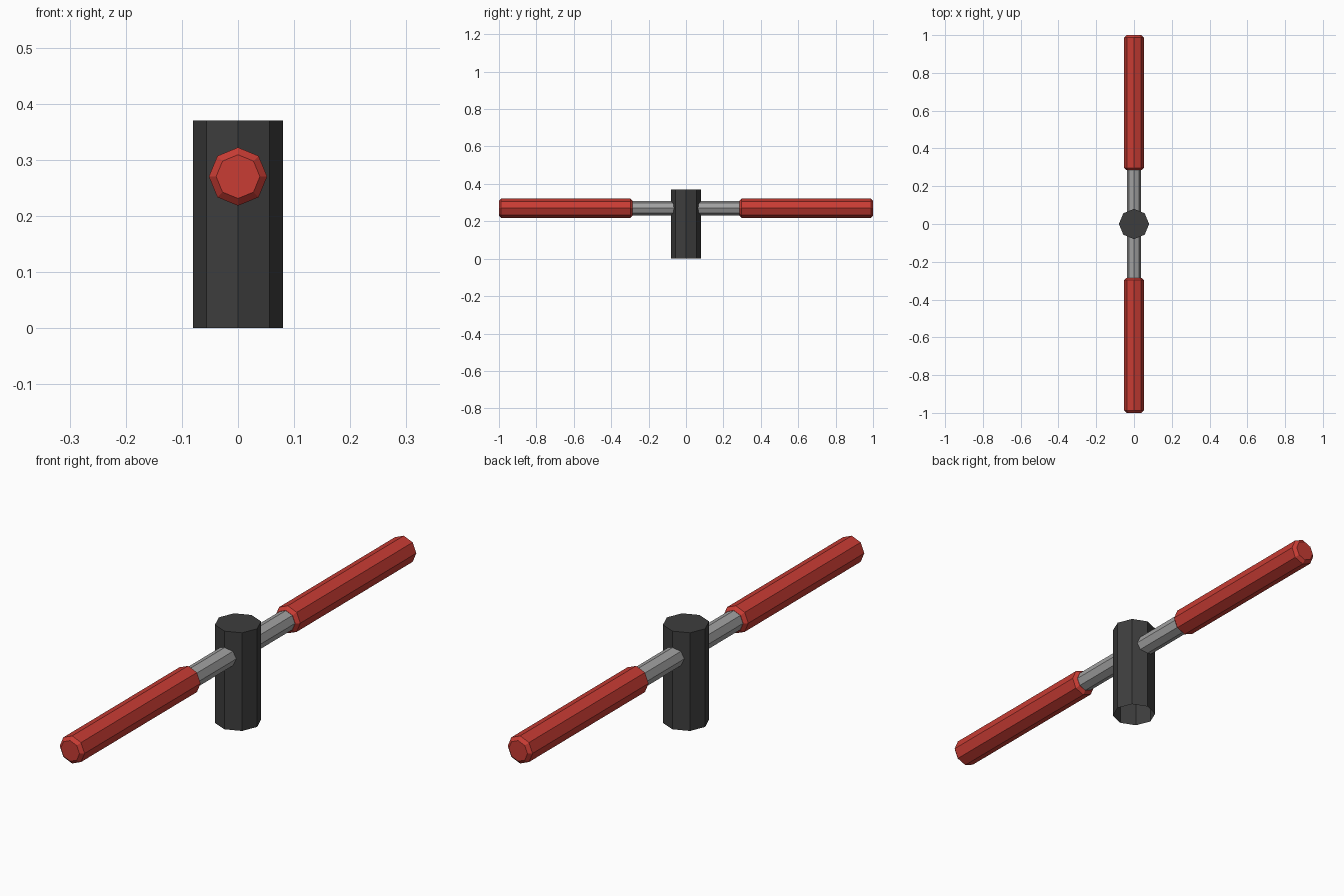
import bpy, bmesh, math

if "Cube" in bpy.data.objects:
    bpy.data.objects.remove(bpy.data.objects["Cube"])


def material(name, rgb):
    m = bpy.data.materials.new(name)
    m.diffuse_color = (*rgb, 1.0)
    m.use_nodes = True
    m.node_tree.nodes["Principled BSDF"].inputs["Base Color"].default_value = m.diffuse_color
    return m


DARK = material("dark_grey", (0.048, 0.048, 0.048))
STEEL = material("steel_grey", (0.36, 0.36, 0.36))
RED = material("red", (0.58, 0.045, 0.034))


def lathe(name, rings, mat, axis="Z", z=0.0, cap_start=True, cap_end=True, sides=8):
    """Eight-sided flat-shaded solid from (radius, distance) rings along an axis."""
    bm = bmesh.new()
    loops = []
    for r, d in rings:
        loop = []
        for i in range(sides):
            a = 2 * math.pi * i / sides
            u, v = r * math.cos(a), r * math.sin(a)
            loop.append(bm.verts.new((u, v, d) if axis == "Z" else (u, d, v + z)))
        loops.append(loop)
    for a, b in zip(loops, loops[1:]):
        for i in range(sides):
            j = (i + 1) % sides
            bm.faces.new((a[i], a[j], b[j], b[i]))
    if cap_start:
        bm.faces.new(loops[0][::-1])
    if cap_end:
        bm.faces.new(loops[-1])
    bmesh.ops.recalc_face_normals(bm, faces=bm.faces)
    mesh = bpy.data.meshes.new(name)
    bm.to_mesh(mesh)
    bm.free()
    mesh.materials.append(mat)
    obj = bpy.data.objects.new(name, mesh)
    bpy.context.collection.objects.link(obj)
    return obj


BAR_Z = 0.27

# upright post, open underneath
lathe("post", [(0.08, 0.0), (0.08, 0.37)], DARK, cap_start=False)

# cross bar running through the post
lathe("cross_bar", [(0.038, -0.30), (0.038, 0.30)], STEEL, axis="Y", z=BAR_Z)

# chamfered grips on both ends
for side, label in ((-1, "front"), (1, "back")):
    rings = [(0.039, 0.285), (0.052, 0.297), (0.052, 0.988), (0.039, 1.0)]
    lathe(label + "_grip", [(r, side * d) for r, d in rings], RED, axis="Y", z=BAR_Z)
